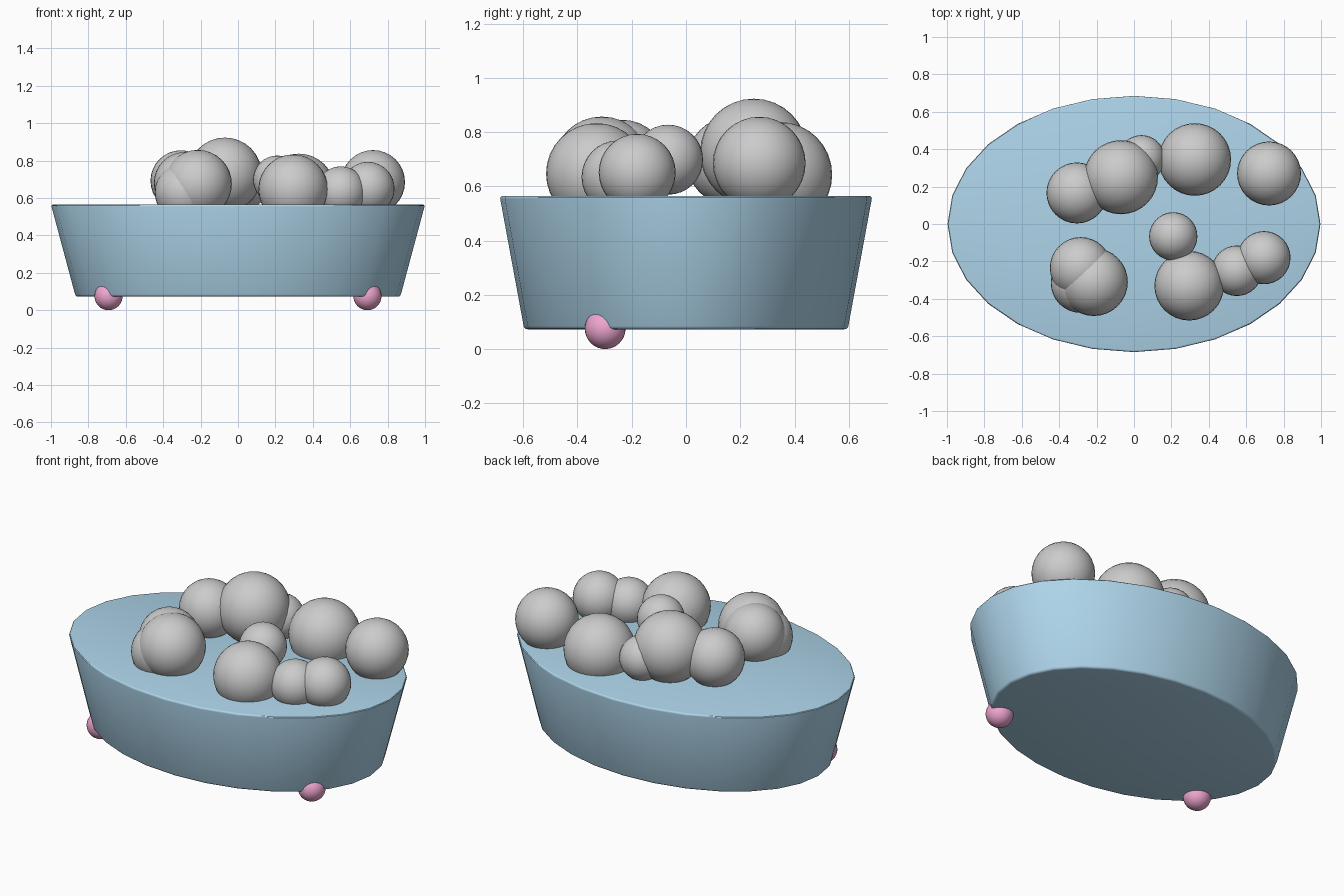
import bpy, math

if "Cube" in bpy.data.objects:
    bpy.data.objects.remove(bpy.data.objects["Cube"])

def material(name, color):
    m = bpy.data.materials.new(name)
    m.diffuse_color = color
    m.use_nodes = True
    m.node_tree.nodes["Principled BSDF"].inputs["Base Color"].default_value = m.diffuse_color
    return m

def sphere(name, loc, r, mat=None):
    bpy.ops.mesh.primitive_uv_sphere_add(segments=32, ring_count=16, radius=r, location=loc)
    ob = bpy.context.object
    ob.name = name
    bpy.ops.object.shade_smooth()
    if mat:
        ob.data.materials.append(mat)
    return ob

blue = material("tub_blue", (0.42, 0.66, 0.82, 0.85))
pink = material("foot_pink", (0.85, 0.38, 0.62, 1))

# Oval tub: tapered cylinder squashed in y, with softened rims
BOTTOM, TOP = 0.073, 0.565
bpy.ops.mesh.primitive_cone_add(vertices=28, radius1=0.868, radius2=1.0, depth=TOP - BOTTOM,
                                location=(0, 0, (TOP + BOTTOM) / 2))
tub = bpy.context.object
tub.name = "tub"
tub.scale = (1, 0.687, 1)
bpy.ops.object.transform_apply(location=False, rotation=False, scale=True)
tub.data.materials.append(blue)
bevel = tub.modifiers.new("soft_rims", 'BEVEL')
bevel.width = 0.012
bevel.segments = 3
bevel.limit_method = 'ANGLE'
bevel.angle_limit = math.radians(40)
bpy.ops.object.modifier_apply(modifier=bevel.name)
bpy.ops.object.shade_smooth_by_angle(angle=math.radians(35))

# Two round feet at the front
for side, x in (("left", -0.692), ("right", 0.692)):
    sphere(f"{side}_foot", (x, -0.298, 0.075), 0.075, pink)

# Bubbles: x, y, z, radius
bubbles = [
    (-0.305, 0.166, 0.692, 0.163),
    (-0.07, 0.25, 0.725, 0.198),
    (0.04, 0.35, 0.67, 0.125),
    (0.325, 0.345, 0.643, 0.194),
    (0.722, 0.27, 0.685, 0.171),
    (0.21, -0.066, 0.698, 0.129),
    (0.295, -0.33, 0.647, 0.186),
    (0.55, -0.25, 0.634, 0.135),
    (0.695, -0.18, 0.651, 0.142),
    (-0.285, -0.235, 0.68, 0.165),
    (-0.215, -0.31, 0.675, 0.182),
    (-0.285, -0.315, 0.63, 0.16),
]
for i, (x, y, z, r) in enumerate(bubbles, 1):
    sphere(f"bubble_{i}", (x, y, z), r)
